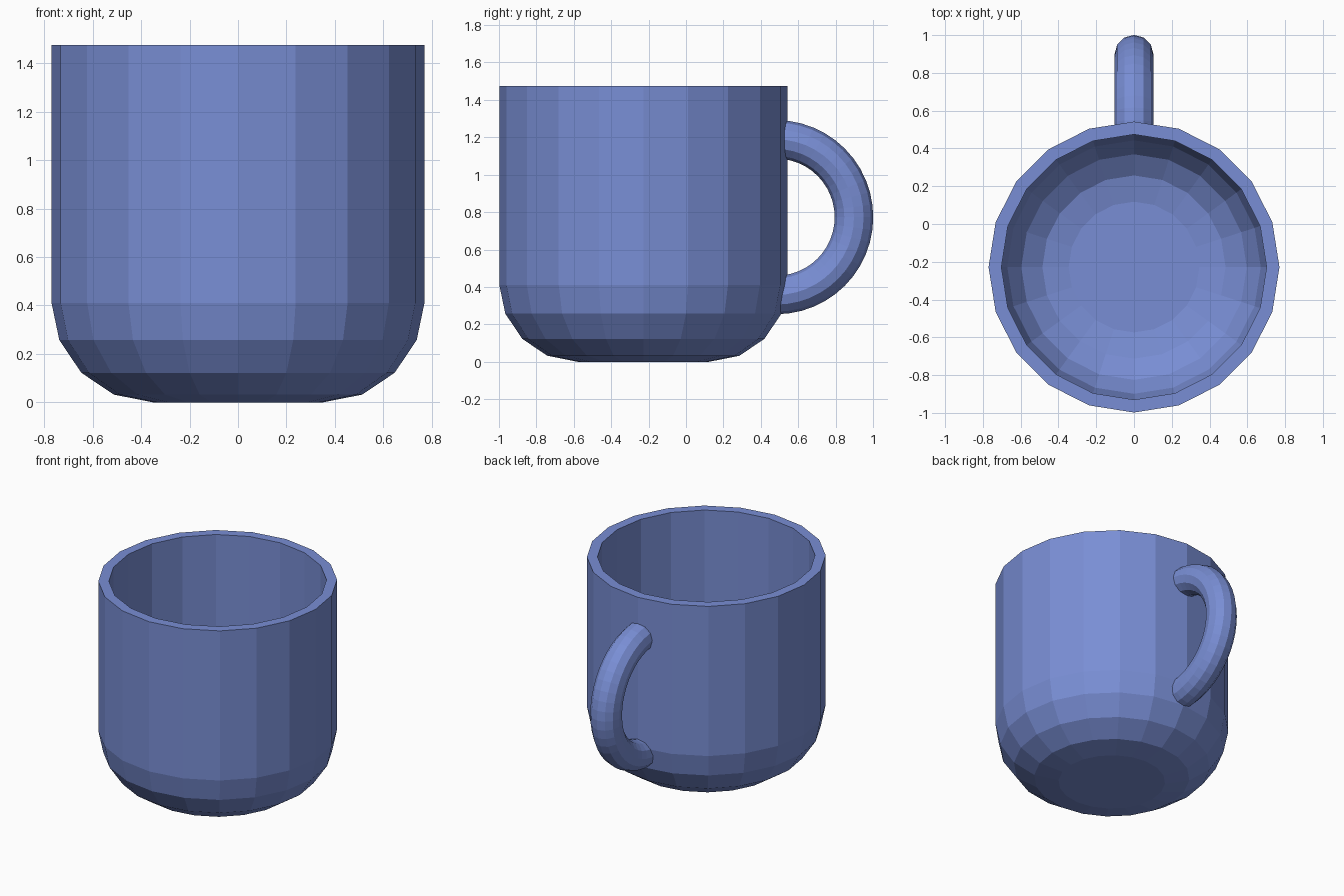
import bpy, bmesh
from math import sin, cos, pi, radians

if "Cube" in bpy.data.objects:
    bpy.data.objects.remove(bpy.data.objects["Cube"])

blue = bpy.data.materials.new("blue_glaze")
blue.diffuse_color = (0.19, 0.27, 0.66, 1)
blue.use_nodes = True
blue.node_tree.nodes["Principled BSDF"].inputs["Base Color"].default_value = blue.diffuse_color


def make_object(name, bm):
    bmesh.ops.recalc_face_normals(bm, faces=bm.faces[:])
    mesh = bpy.data.meshes.new(name)
    bm.to_mesh(mesh)
    bm.free()
    mesh.materials.append(blue)
    obj = bpy.data.objects.new(name, mesh)
    bpy.context.collection.objects.link(obj)
    return obj


def loft(rings):
    """Skin a list of closed rings and cap both ends."""
    bm = bmesh.new()
    loops = [[bm.verts.new(p) for p in ring] for ring in rings]
    n = len(loops[0])
    for a, b in zip(loops, loops[1:]):
        for i in range(n):
            j = (i + 1) % n
            bm.faces.new((a[i], a[j], b[j], b[i]))
    bm.faces.new(loops[0])
    bm.faces.new(loops[-1])
    return bm


# Cup: one profile from the outer base, over the rim, down to the inner floor
SIDES = 20
CUP_Y = -0.228
profile = [(0.352, 0), (0.513, 0.032), (0.647, 0.122), (0.738, 0.257), (0.77, 0.41),
           (0.77, 1.475), (0.702, 1.475),
           (0.702, 0.418), (0.671, 0.284), (0.597, 0.172), (0.485, 0.097), (0.346, 0.068)]
rings = [[(r * cos(2 * pi * i / SIDES), CUP_Y + r * sin(2 * pi * i / SIDES), z)
          for i in range(SIDES)] for r, z in profile]
make_object("cup_body", loft(rings))

# Handle: half ring with a 12-sided section, its ends buried in the cup wall
TUBE, STEPS = 12, 24
HANDLE_Y, HANDLE_Z, MAJOR, MINOR = 0.482, 0.773, 0.416, 0.103
rings = []
for s in range(STEPS + 1):
    a = radians(-90 + 180 * s / STEPS)
    ring = []
    for t in range(TUBE):
        b = 2 * pi * t / TUBE
        d = MAJOR + MINOR * cos(b)
        ring.append((MINOR * sin(b), HANDLE_Y + d * cos(a), HANDLE_Z + d * sin(a)))
    rings.append(ring)
make_object("handle", loft(rings))
